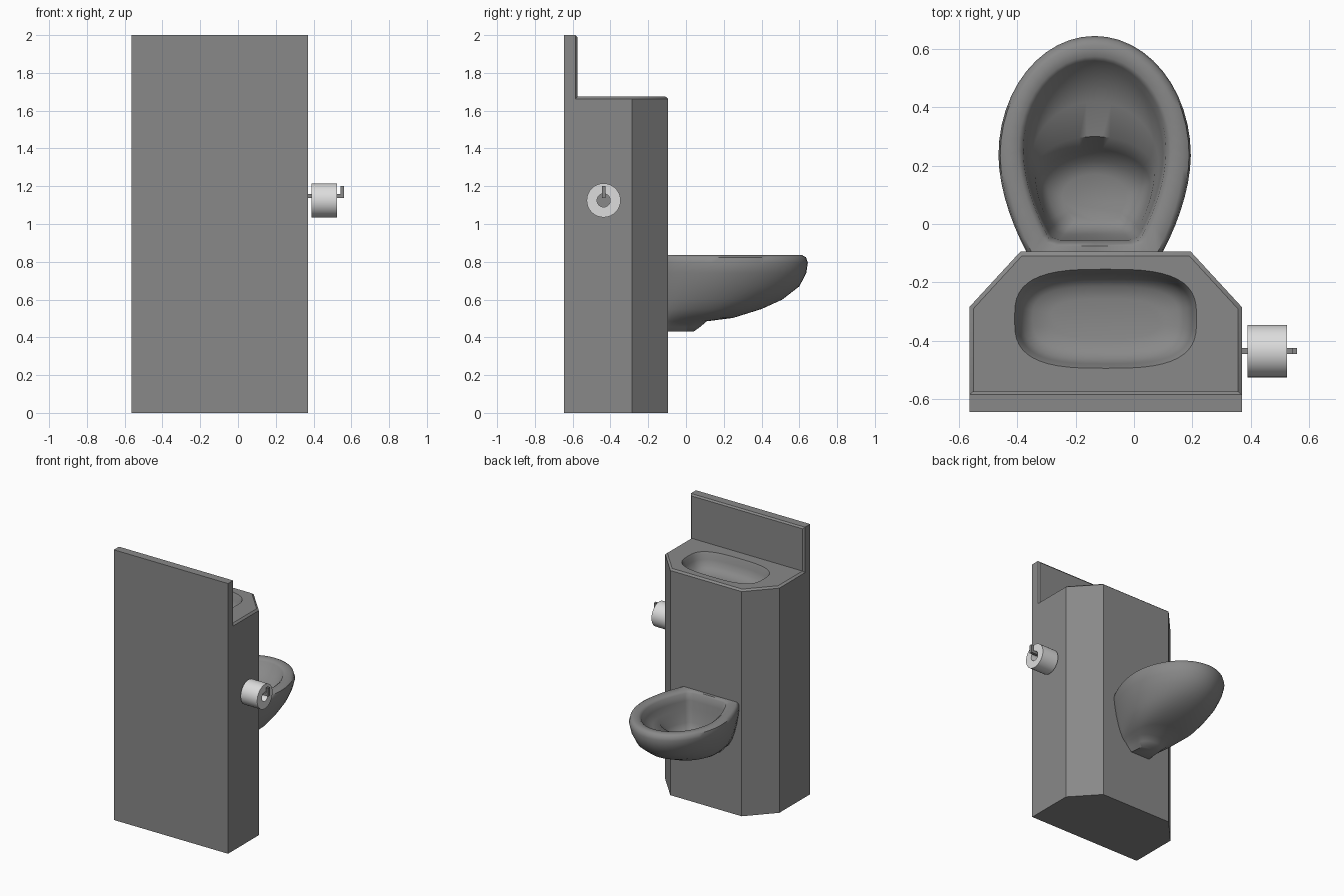
import bpy, bmesh, math
from mathutils import Vector

cube = bpy.data.objects.get("Cube")
if cube:
    bpy.data.objects.remove(cube, do_unlink=True)


def material(name, value):
    m = bpy.data.materials.new(name)
    m.use_nodes = True
    color = (value, value, value, 1)
    m.diffuse_color = color
    m.node_tree.nodes["Principled BSDF"].inputs["Base Color"].default_value = color
    return m


STEEL = material("brushed steel grey", 0.25)
PAPER = material("paper white", 0.72)


def finish(name, bm, mat, angle=35):
    bmesh.ops.recalc_face_normals(bm, faces=bm.faces)
    mesh = bpy.data.meshes.new(name)
    bm.to_mesh(mesh)
    bm.free()
    mesh.materials.append(mat)
    ob = bpy.data.objects.new(name, mesh)
    bpy.context.collection.objects.link(ob)
    bpy.ops.object.select_all(action="DESELECT")
    ob.select_set(True)
    bpy.context.view_layer.objects.active = ob
    bpy.ops.object.shade_smooth_by_angle(angle=math.radians(angle))
    return ob


def loft(bm, rings, first_cap=True, last_cap=True, closed=False):
    """Skin a stack of equal-length point rings."""
    loops = [[bm.verts.new(p) for p in ring] for ring in rings]
    pairs = list(zip(loops, loops[1:]))
    if closed:
        pairs.append((loops[-1], loops[0]))
    for a, b in pairs:
        for i in range(len(a)):
            j = (i + 1) % len(a)
            bm.faces.new((a[i], a[j], b[j], b[i]))
    if first_cap and not closed:
        bm.faces.new(loops[0])
    if last_cap and not closed:
        bm.faces.new(loops[-1])
    return loops


def box(name, low, high, mat):
    bm = bmesh.new()
    loft(bm, [[(low[0], low[1], z), (high[0], low[1], z),
               (high[0], high[1], z), (low[0], high[1], z)] for z in (low[2], high[2])])
    return finish(name, bm, mat)


MID = -0.0975     # cabinet centre line
HALF = 0.4675     # cabinet half width

# Tall wall panel with chamfered front edges
def panel_ring(y, inset):
    w, top = HALF - inset, 2 - inset
    return [(MID - w, y, 0), (MID + w, y, 0), (MID + w, y, top), (MID - w, y, top)]

bm = bmesh.new()
loft(bm, [panel_ring(-0.645, 0), panel_ring(-0.585, 0), panel_ring(-0.575, 0.012)])
finish("wall_panel", bm, STEEL, 20)


# Cabinet with clipped corners, chamfered top and sunken wash basin
def footprint(z, inset):
    half = [(HALF - inset, -0.585), (HALF - inset, -0.285 - inset * 0.4),
            (0.2925 - inset * 0.4, -0.095 - inset)]
    return [(MID + x, y, z) for x, y in half] + [(MID - x, y, z) for x, y in reversed(half)]


def basin_ring(scale_x, scale_y, z, n=48, power=2 / 3.0):
    pts = []
    for i in range(n):
        c, s = math.cos(math.tau * i / n), math.sin(math.tau * i / n)
        pts.append((MID + 0.3125 * scale_x * math.copysign(abs(c) ** power, c),
                    -0.325 + 0.17 * scale_y * math.copysign(abs(s) ** power, s), z))
    return pts


bm = bmesh.new()
body = loft(bm, [footprint(0, 0), footprint(1.663, 0), footprint(1.675, 0.014)], last_cap=False)
basin = loft(bm, [basin_ring(*r) for r in (
    (1, 1, 1.675), (0.975, 0.96, 1.66), (0.95, 0.91, 1.625),
    (0.9, 0.82, 1.585), (0.8, 0.65, 1.56), (0.6, 0.4, 1.55))], first_cap=False)
rim = [bm.edges.get((lp[i], lp[(i + 1) % len(lp)]))
       for lp in (body[-1], basin[0]) for i in range(len(lp))]
bmesh.ops.triangle_fill(bm, edges=rim, use_beauty=True, normal=Vector((0, 0, 1)))
finish("cabinet_with_basin", bm, STEEL)


# Toilet bowl: egg-shaped outlines stacked up the outside, over the rim and down inside
def egg(z, wide, back_wide, yc, front, back):
    pts = []
    arc, side = 24, 7
    for i in range(arc + 1):
        a = math.pi * i / arc
        pts.append((wide * math.cos(a), yc + (front - yc) * math.sin(a)))
    flank = []
    for i in range(1, side + 1):
        s = i / side
        flank.append((back_wide + (wide - back_wide) * (1 - s ** 1.8),
                      yc + (back + 0.03 - yc) * s))
    flank += [(back_wide * 0.93, back + 0.01), (back_wide * 0.75, back)]
    pts += [(-x, y) for x, y in flank] + [(0, back)] + flank[::-1]
    return [(-0.135 + x, y, z) for x, y in pts]


WALL = -0.13
outside = [
    (0.43, 0.07, 0.08, 0.0, 0.04), (0.455, 0.095, 0.105, 0.0, 0.075),
    (0.485, 0.125, 0.13, 0.03, 0.11), (0.503, 0.165, 0.15, 0.08, 0.25),
    (0.55, 0.22, 0.175, 0.15, 0.4), (0.6, 0.255, 0.193, 0.17, 0.51),
    (0.67, 0.292, 0.212, 0.2, 0.6), (0.74, 0.318, 0.225, 0.22, 0.637),
    (0.795, 0.33, 0.232, 0.235, 0.645), (0.823, 0.324, 0.228, 0.235, 0.636),
    (0.835, 0.305, 0.215, 0.235, 0.615)]
inside = [
    (0.833, 0.262, 0.18, 0.25, 0.575, -0.075), (0.82, 0.245, 0.165, 0.25, 0.56, -0.065),
    (0.77, 0.235, 0.16, 0.24, 0.535, -0.055), (0.715, 0.22, 0.155, 0.2, 0.42, -0.05),
    (0.69, 0.205, 0.15, 0.18, 0.3, -0.045), (0.62, 0.19, 0.14, 0.14, 0.255, -0.035),
    (0.565, 0.16, 0.12, 0.12, 0.215, -0.015), (0.545, 0.11, 0.09, 0.1, 0.17, 0.01)]
bm = bmesh.new()
loft(bm, [egg(*r, WALL) for r in outside] + [egg(*r) for r in inside])
finish("toilet_bowl", bm, STEEL, 45)


# Paper roll: hollow tube lying along x
def disc(x, radius, n=32):
    return [(x, -0.436 + radius * math.cos(math.tau * i / n),
             1.125 + radius * math.sin(math.tau * i / n)) for i in range(n)]


bm = bmesh.new()
loft(bm, [disc(0.39, 0.035), disc(0.39, 0.09), disc(0.525, 0.09), disc(0.525, 0.035)], closed=True)
finish("paper_roll", bm, PAPER)

# Roll holder with upturned tip
box("holder_rod", (0.36, -0.446, 1.138), (0.56, -0.426, 1.158), STEEL)
box("holder_tip", (0.543, -0.446, 1.15), (0.56, -0.426, 1.2), STEEL)
